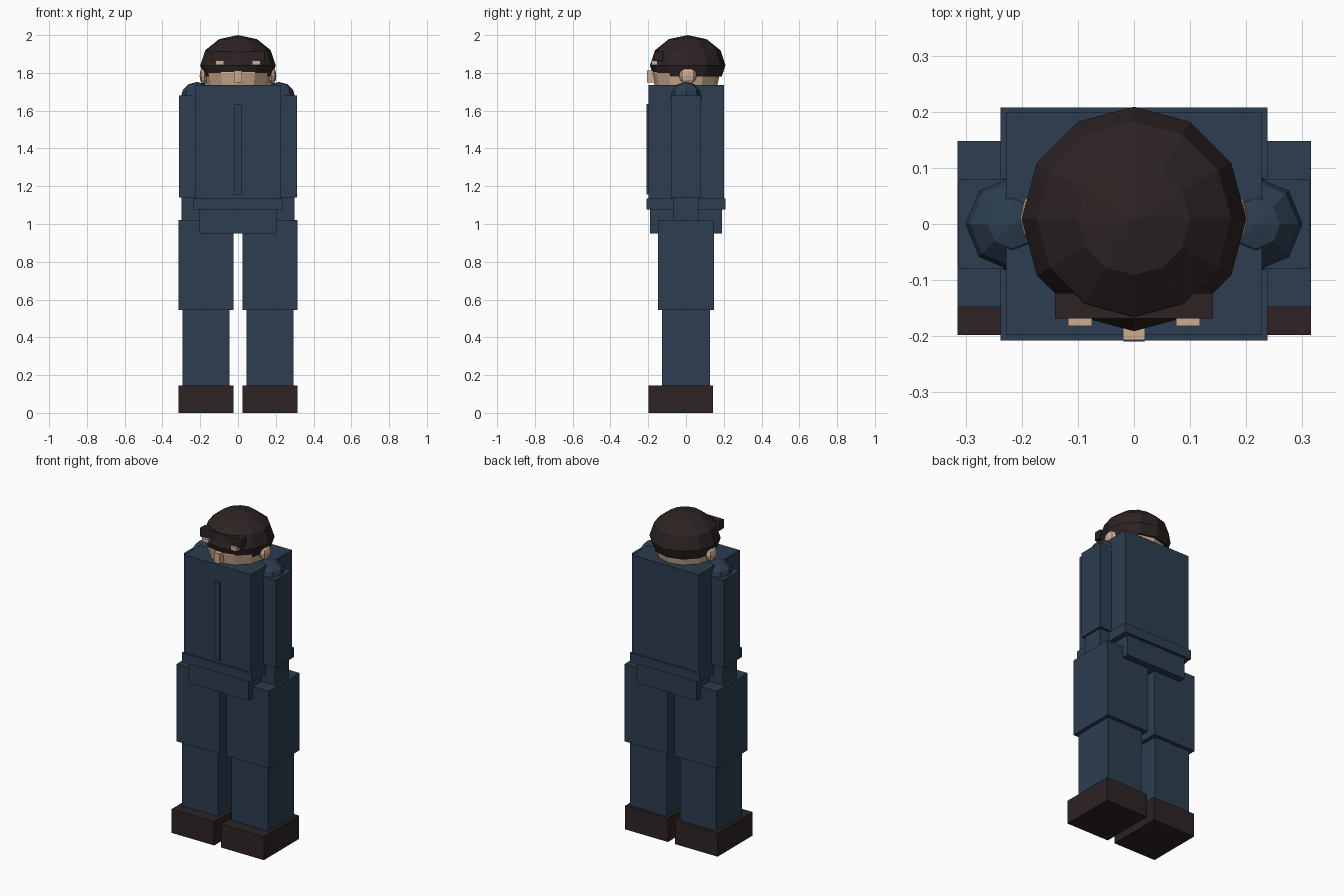
import bpy, bmesh
from mathutils import Matrix, Vector

if "Cube" in bpy.data.objects:
    bpy.data.objects.remove(bpy.data.objects["Cube"])


def material(name, rgb):
    m = bpy.data.materials.new(name)
    m.diffuse_color = (*rgb, 1)
    m.use_nodes = True
    m.node_tree.nodes["Principled BSDF"].inputs["Base Color"].default_value = m.diffuse_color
    return m


NAVY = material("navy cloth", (0.025, 0.047, 0.080))
BROWN = material("dark brown", (0.026, 0.017, 0.017))
SKIN = material("skin", (0.62, 0.42, 0.28))


def finish(name, bm, mat):
    bmesh.ops.recalc_face_normals(bm, faces=bm.faces)
    me = bpy.data.meshes.new(name)
    bm.to_mesh(me)
    bm.free()
    me.materials.append(mat)
    ob = bpy.data.objects.new(name, me)
    bpy.context.collection.objects.link(ob)
    return ob


def box(name, x, y, z, mat):
    """Box from (min, max) ranges."""
    bm = bmesh.new()
    size = Vector((x[1] - x[0], y[1] - y[0], z[1] - z[0]))
    mid = Vector((sum(x) / 2, sum(y) / 2, sum(z) / 2))
    bmesh.ops.create_cube(bm, size=1, matrix=Matrix.LocRotScale(mid, None, size))
    return finish(name, bm, mat)


def ball(name, centre, radii, segments, rings, mat, cut=None):
    """Low-poly ellipsoid, optionally cut flat at a height."""
    bm = bmesh.new()
    bmesh.ops.create_uvsphere(bm, u_segments=segments, v_segments=rings, radius=1,
                              matrix=Matrix.LocRotScale(Vector(centre), None, Vector(radii)))
    if cut is not None:
        bmesh.ops.bisect_plane(bm, geom=bm.verts[:] + bm.edges[:] + bm.faces[:],
                               plane_co=(0, 0, cut), plane_no=(0, 0, 1), clear_inner=True)
        bmesh.ops.holes_fill(bm, edges=[e for e in bm.edges if e.is_boundary])
    return finish(name, bm, mat)


# Jacket, belt and hips
box("torso", (-0.228, 0.228), (-0.198, 0.200), (1.13, 1.737), NAVY)
box("placket", (-0.019, 0.019), (-0.209, -0.19), (1.155, 1.635), NAVY)
box("belt", (-0.238, 0.238), (-0.208, 0.208), (1.078, 1.135), NAVY)
box("hips", (-0.205, 0.205), (-0.19, 0.19), (0.95, 1.08), NAVY)

# Limbs, both sides
for side, s in (("left", -1), ("right", 1)):
    def limb(name, x, y, z, mat):
        box(f"{side}_{name}", sorted((s * x[0], s * x[1])), y, z, mat)

    limb("upper_arm", (0.157, 0.313), (-0.079, 0.079), (1.14, 1.68), NAVY)
    limb("forearm", (0.17, 0.30), (-0.066, 0.066), (0.98, 1.145), NAVY)
    limb("thigh", (0.024, 0.315), (-0.148, 0.148), (0.545, 1.022), NAVY)
    limb("shin", (0.046, 0.294), (-0.128, 0.126), (0.14, 0.55), NAVY)
    limb("boot", (0.024, 0.315), (-0.198, 0.142), (0.0, 0.146), BROWN)
    limb("eye", (0.075, 0.118), (-0.182, -0.15), (1.842, 1.866), SKIN)
    ball(f"{side}_shoulder", (s * 0.217, 0, 1.665), (0.087, 0.087, 0.087), 8, 6, NAVY)
    ball(f"{side}_ear", (s * 0.178, 0.01, 1.785), (0.025, 0.046, 0.046), 8, 6, SKIN)

# Head
ball("head", (0, 0, 1.80), (0.18, 0.18, 0.17), 12, 8, SKIN)
ball("hair", (0, 0.009, 1.84), (0.2, 0.2, 0.16), 12, 6, BROWN, cut=1.78)
box("brow", (-0.141, 0.141), (-0.168, -0.123), (1.862, 1.916), BROWN)
box("nose", (-0.02, 0.02), (-0.207, -0.14), (1.75, 1.812), SKIN)
